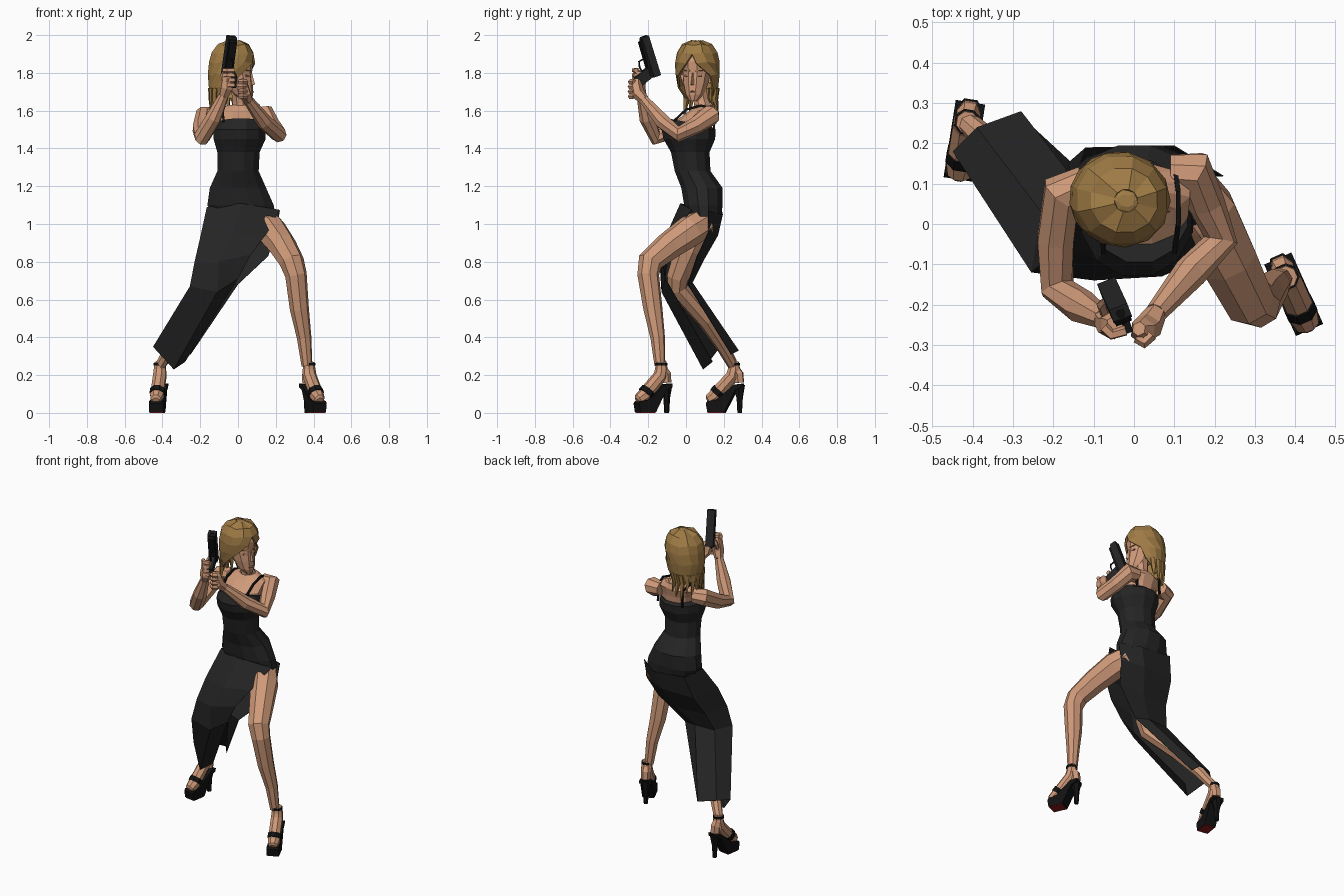
import bpy, bmesh
from math import sin, cos, pi, radians
from mathutils import Vector, Matrix


def material(name, r, g, b):
    m = bpy.data.materials.new(name)
    m.diffuse_color = (r, g, b, 1)
    return m


SKIN = material("skin", 0.62, 0.32, 0.19)
SHADE = material("skin_shade", 0.40, 0.18, 0.11)
HAIR = material("hair", 0.35, 0.20, 0.06)
CLOTH = material("cloth", 0.018, 0.018, 0.018)
BLACK = material("black", 0.006, 0.006, 0.006)
RED = material("red_sole", 0.25, 0.01, 0.01)


def finish(name, bm, mat, matrix=None):
    bmesh.ops.recalc_face_normals(bm, faces=bm.faces)
    me = bpy.data.meshes.new(name)
    bm.to_mesh(me)
    bm.free()
    me.materials.append(mat)
    ob = bpy.data.objects.new(name, me)
    bpy.context.collection.objects.link(ob)
    if matrix:
        ob.matrix_world = matrix
    return ob


def skin_rows(name, rows, mat, closed=True, caps=True, matrix=None):
    """Bridge rows of points with quads."""
    bm = bmesh.new()
    vs = [[bm.verts.new(p) for p in r] for r in rows]
    n = len(rows[0])
    for a, b in zip(vs, vs[1:]):
        for i in range(n if closed else n - 1):
            j = (i + 1) % n
            bm.faces.new((a[i], a[j], b[j], b[i]))
    if caps and closed:
        bm.faces.new(vs[0])
        bm.faces.new(vs[-1])
    return finish(name, bm, mat, matrix)


def tube(name, path, mat, n=8, matrix=None):
    """Loft along a path of (x, y, z, radius)."""
    pts = [Vector(p[:3]) for p in path]
    rows, prev, q = [], Vector((0, 0, 1)), Matrix.Identity(3).to_quaternion()
    for i, p in enumerate(pts):
        t = Vector()
        if i:
            t += (p - pts[i - 1]).normalized()
        if i < len(pts) - 1:
            t += (pts[i + 1] - p).normalized()
        t.normalize()
        q = prev.rotation_difference(t) @ q
        prev = t
        r = path[i][3]
        rows.append([p + q @ Vector((r * cos(2 * pi * (k + .5) / n), r * sin(2 * pi * (k + .5) / n), 0))
                     for k in range(n)])
    return skin_rows(name, rows, mat, matrix=matrix)


def body(name, rings, mat, n=12, matrix=None):
    """Loft level rings given as (x0, x1, y0, y1, z, back drop)."""
    rows = []
    for x0, x1, y0, y1, z, d in rings:
        row = []
        for k in range(n):
            a = 2 * pi * (k + .5) / n
            s = sin(a)
            row.append(((x0 + x1) / 2 + (x1 - x0) / 2 * cos(a) * 1.03,
                        (y0 + y1) / 2 + (y1 - y0) / 2 * s * 1.03, z - d * (s + 1) / 2))
        rows.append(row)
    return skin_rows(name, rows, mat, matrix=matrix)


def prism(name, profile, width, mat, matrix):
    rows = [[(x, s * width / 2, z) for x, z in profile] for s in (-1, 1)]
    return skin_rows(name, rows, mat, matrix=matrix)


# Dress bodice and hips
body("bodice", [(-.13, .20, .01, .185, 1.04, 0), (-.163, .19, -.01, .195, 1.10, 0), (-.15, .15, -.025, .195, 1.19, 0),
                (-.11, .11, -.06, .13, 1.28, 0), (-.11, .115, -.08, .125, 1.38, 0), (-.13, .147, -.12, .155, 1.45, 0),
                (-.13, .145, -.13, .158, 1.50, 0), (-.105, .133, -.095, .145, 1.56, .05)], CLOTH)

# Slit skirt: each row runs from the front slit edge around the left and back
skirt = skin_rows("skirt", [
    [(.22, .035, 1.075), (.02, -.03, 1.11), (-.165, .06, 1.09), (-.12, .19, 1.07), (.10, .195, 1.05), (.222, .12, 1.07)],
    [(.155, -.09, .955), (-.03, -.11, .93), (-.20, -.05, .93), (-.16, .155, .93), (.06, .17, .94), (.20, .12, .955)],
    [(.07, -.13, .84), (-.10, -.14, .80), (-.23, -.10, .80), (-.19, .07, .80), (.00, .09, .80), (.16, .06, .83)],
    [(.00, -.11, .71), (-.11, -.13, .64), (-.255, -.12, .67), (-.23, .03, .69), (-.09, .035, .69), (.00, .01, .68)],
    [(-.28, .14, .27), (-.34, .09, .23), (-.45, .18, .35), (-.39, .24, .35), (-.28, .28, .33), (-.25, .24, .31)],
], CLOTH, closed=False)
skirt.modifiers.new("cloth", 'SOLIDIFY').thickness = .003

# Shoulders, neck, dress straps
body("upper_chest", [(-.10, .13, -.08, .135, 1.49, 0), (-.11, .135, -.05, .14, 1.55, 0),
                     (-.13, .14, .02, .15, 1.60, 0), (-.05, .075, .045, .14, 1.63, 0)], SKIN)
tube("neck", [(.015, .095, 1.59, .055), (.01, .08, 1.65, .042), (0, .065, 1.74, .042)], SKIN)
for side, x in (("left", .10), ("right", -.075)):
    tube(side + "_strap", [(x, -.07, 1.54, .008), (x * 1.1, .0, 1.605, .008), (x * 1.1, .08, 1.628, .008),
                           (x, .145, 1.605, .008), (x, .148, 1.50, .008)], BLACK, 4)

# Arms
tube("right_arm", [(-.12, .10, 1.575, .045), (-.18, .075, 1.57, .054), (-.195, -.04, 1.505, .048),
                   (-.19, -.16, 1.46, .044), (-.13, -.205, 1.56, .043), (-.075, -.235, 1.68, .027)], SKIN)
tube("left_arm", [(.09, .13, 1.575, .045), (.15, .13, 1.575, .055), (.18, .05, 1.52, .046),
                  (.215, -.04, 1.475, .043), (.14, -.12, 1.54, .042), (.055, -.22, 1.655, .027)], SKIN)

# Hands with curled fingers around the grip
tube("right_hand", [(-.075, -.235, 1.68, .027), (-.06, -.25, 1.72, .035), (-.05, -.25, 1.77, .036),
                    (-.045, -.25, 1.81, .024)], SKIN, 6)
tube("left_hand", [(.055, -.22, 1.655, .027), (.035, -.255, 1.69, .036), (.022, -.265, 1.735, .034),
                   (.012, -.26, 1.765, .018)], SKIN, 6)
for i in range(4):
    z = 1.735 + .026 * i
    tube("right_finger", [(-.075, -.255, z, .014), (-.055, -.275, z, .014), (-.02, -.265, z, .013)], SKIN, 5)
    tube("left_finger", [(.045, -.275, z - .06, .014), (.025, -.295, z - .06, .014),
                         (.005, -.283, z - .06, .012)], SKIN, 5)
tube("right_thumb", [(-.07, -.225, 1.75, .014), (-.08, -.20, 1.79, .013), (-.07, -.19, 1.82, .009)], SKIN, 5)

# Legs
tube("left_leg", [(.125, .09, 1.005, .08), (.175, .025, .965, .085), (.235, -.09, .885, .075), (.285, -.19, .80, .066),
                  (.307, -.20, .73, .058), (.325, -.175, .55, .051), (.35, -.15, .40, .039),
                  (.365, -.138, .25, .029)], SKIN)
tube("right_leg", [(-.06, .08, 1.02, .08), (-.09, .02, .87, .08), (-.13, -.04, .72, .062), (-.155, -.045, .66, .055),
                   (-.255, .105, .49, .046), (-.35, .195, .35, .035), (-.412, .25, .25, .028)], SKIN)


# Feet in platform sandals, local x runs from heel to toe
def foot(side, x, y, angle):
    m = Matrix.Translation((x, y, 0)) @ Matrix.Rotation(radians(angle), 4, 'Z')
    tube(side + "_foot", [(.055, 0, .27, .028), (.052, 0, .23, .034), (.06, 0, .195, .037), (.11, 0, .14, .037),
                          (.155, 0, .09, .038), (.186, 0, .07, .03), (.194, 0, .065, .018)], SKIN, 8, m)
    tube(side + "_foot_heel", [(.055, 0, .25, .022), (.03, 0, .205, .03), (.026, 0, .16, .029)], SKIN, 6, m)
    prism(side + "_platform", [(.10, .004), (.19, .004), (.198, .05), (.19, .062), (.14, .07), (.045, .15),
                               (.004, .155), (.006, .135), (.04, .12)], .074, BLACK, m)
    prism(side + "_red_sole", [(.102, 0), (.188, 0), (.188, .005), (.102, .005)], .068, RED, m)
    tube(side + "_shoe_heel", [(.022, 0, 0, .013), (.022, 0, .08, .018), (.026, 0, .145, .034)], BLACK, 6, m)
    tube(side + "_toe_strap", [(.128, 0, .122, .041), (.148, 0, .099, .042)], BLACK, 8, m)
    tube(side + "_ankle_strap", [(.054, 0, .25, .034), (.054, 0, .264, .034)], BLACK, 8, m)


foot("left", .355, -.082, -66)
foot("right", -.405, .306, -99)

# Head, local x is the facing direction
H = Matrix.Translation((-.01, .055, 0)) @ Matrix.Rotation(radians(-14), 4, 'Z')
body("head", [(.045, .082, -.02, .02, 1.65, 0), (-.01, .09, -.048, .048, 1.685, 0), (-.06, .088, -.065, .065, 1.74, 0),
              (-.09, .082, -.074, .074, 1.80, 0), (-.09, .088, -.076, .076, 1.86, 0),
              (-.07, .06, -.055, .055, 1.93, 0)], SKIN, 10, H)
skin_rows("nose", [[(.075, -.016, 1.735), (.104, 0, 1.738), (.075, .016, 1.735)],
                   [(.075, -.006, 1.80), (.086, 0, 1.80), (.075, .006, 1.80)]], SKIN, matrix=H)
for s in (-1, 1):
    tube("eye", [(.075, s * .018, 1.785, .007), (.066, s * .048, 1.787, .006)], SHADE, 4, H)
    tube("brow", [(.082, s * .015, 1.812, .005), (.068, s * .052, 1.815, .004)], HAIR, 4, H)
    tube("ear", [(-.01, s * .07, 1.745, .01), (-.015, s * .08, 1.79, .016)], SKIN, 5, H)
tube("lips", [(.083, -.02, 1.698, .005), (.09, 0, 1.70, .008), (.083, .02, 1.698, .005)], SHADE, 4, H)

# Bob hair: arcs around the head, opening over the face (height, radius, gap left, gap right, shift back)
rows = []
for z, r, g0, g1, back in ((1.966, .03, 0, 0, .01), (1.945, .085, 0, 0, .015), (1.90, .115, 0, 0, .02),
                           (1.85, .124, 12, 16, .023), (1.785, .122, 50, 52, .03), (1.72, .112, 62, 85, .035),
                           (1.66, .092, 85, 115, .048)):
    row = []
    for k in range(13):
        a = radians(g0 + (360 - g0 - g1) * k / 12)
        row.append((r * cos(a) - back, r * .96 * sin(a), z + (.008 if k % 2 else 0)))
    rows.append(row)
hair = skin_rows("hair", rows, HAIR, closed=False, matrix=H)
hair.modifiers.new("thickness", 'SOLIDIFY').thickness = .01
body("hair_crown", [(-.05, .03, -.035, .035, 1.962, 0), (-.03, .01, -.015, .015, 1.97, 0)], HAIR, 8, H)
for k in range(9):
    a = radians(85 + 19 * k)
    c, s = cos(a), sin(a)
    tube("hair_wisp", [(.10 * c - .035, .10 * s, 1.72, .018), (.09 * c - .045, .092 * s, 1.66, .015),
                       (.095 * c - .042, .108 * s, 1.60 - .025 * (k % 3), .002)], HAIR, 4, H)

# Pistol: local z along the barrel, local x along the grip
up = Vector((.03, -.065, .21)).normalized()
grip = Vector((.3, -.8, -.4))
grip = (grip - up * grip.dot(up)).normalized()
G = Matrix((grip, up.cross(grip), up)).transposed().to_4x4()
G.translation = Vector((-.060, -.165, 1.780))
prism("pistol_slide", [(-.028, .0), (.012, .0), (.012, .215), (.005, .222), (-.028, .222)], .048, CLOTH, G)
prism("pistol_frame", [(.008, .0), (.03, .015), (.026, .20), (.008, .21)], .042, BLACK, G)
prism("pistol_grip", [(.01, .005), (.01, .065), (.11, .035), (.11, -.025)], .036, CLOTH, G)
tube("trigger_guard", [(.028, 0, .11, .005), (.06, 0, .105, .005), (.066, 0, .075, .005), (.06, 0, .045, .005)],
     BLACK, 4, G)
tube("muzzle", [(-.008, 0, .215, .012), (-.008, 0, .224, .012)], BLACK, 8, G)
